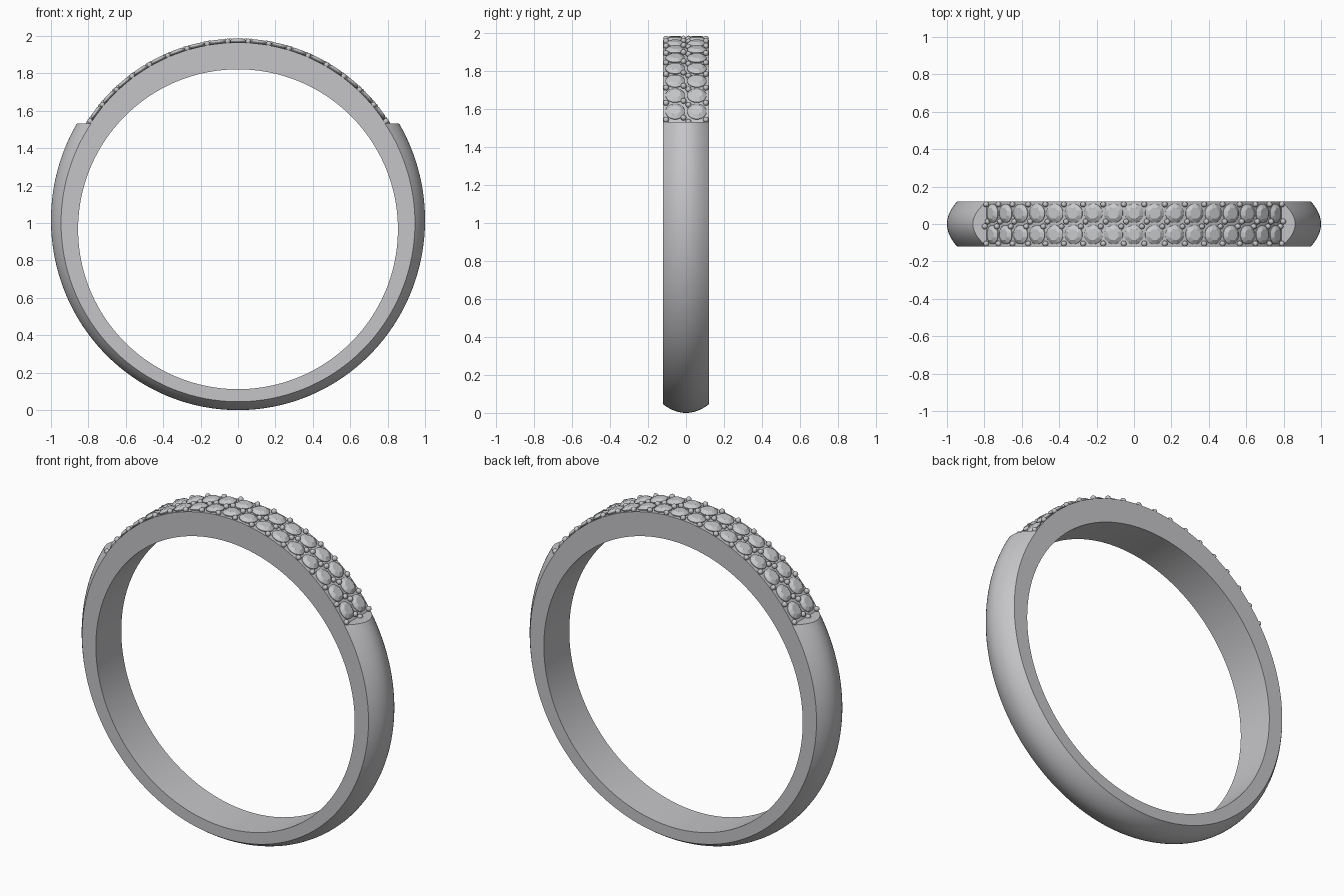
import bpy, bmesh
from math import sin, cos, pi, asin, radians
from mathutils import Matrix, Vector

if "Cube" in bpy.data.objects:
    bpy.data.objects.remove(bpy.data.objects["Cube"])

HALF = 0.12              # half width of the ring
CUT = 1.532              # height of the shoulder step
INNER = (0.967, 0.855, 0.855)    # centre z, x radius, z radius
SEAT = (1.03, 0.935, 0.935)      # outer face under the stones


def material(name, rgb):
    m = bpy.data.materials.new(name)
    m.diffuse_color = (*rgb, 1)
    m.use_nodes = True
    m.node_tree.nodes["Principled BSDF"].inputs["Base Color"].default_value = m.diffuse_color
    return m


metal = material("silver metal", (0.56, 0.56, 0.58))
crystal = material("pale stone", (0.57, 0.58, 0.59))


def finish(bm, name, mat, smooth):
    bmesh.ops.recalc_face_normals(bm, faces=bm.faces)
    me = bpy.data.meshes.new(name)
    bm.to_mesh(me)
    bm.free()
    me.materials.append(mat)
    ob = bpy.data.objects.new(name, me)
    bpy.context.collection.objects.link(ob)
    if smooth:
        bpy.ops.object.select_all(action='DESELECT')
        ob.select_set(True)
        bpy.context.view_layer.objects.active = ob
        bpy.ops.object.shade_smooth_by_angle(angle=radians(25))
    return ob


def swept_arc(name, rows, lower, n):
    """Skin a closed section whose rows are arcs ending at the step height."""
    bm = bmesh.new()
    grid = []
    for y, (c, rx, rz) in rows:
        a = asin((CUT - c) / rz)
        start, end = (pi - a, 2 * pi + a) if lower else (a, pi - a)
        grid.append([bm.verts.new((rx * cos(t), y, c + rz * sin(t)))
                     for t in (start + (end - start) * i / n for i in range(n + 1))])
    for j, r in enumerate(grid):
        s = grid[(j + 1) % len(grid)]
        for i in range(n):
            bm.faces.new((r[i], r[i + 1], s[i + 1], s[i]))
    for i in (0, n):
        bm.faces.new([r[i] for r in grid])
    return finish(bm, name, metal, True)


# domed lower shank: blends from edge circle to crest ellipse
rows = [(-HALF, INNER)]
for k in range(17):
    s = -1 + k / 8
    f = 1 - s * s
    rows.append((s * HALF, (1.0 + 0.016 * f, 0.946 + 0.054 * f, 0.955 + 0.061 * f)))
rows.append((HALF, INNER))
swept_arc("shank", rows, True, 128)

# flat upper band carrying the stones
swept_arc("stone_band", [(-HALF, INNER), (-HALF, SEAT), (HALF, SEAT), (HALF, INNER)], False, 72)


def on_band(deg, y):
    """Frame on the band's outer face, local z pointing outward."""
    t = radians(deg)
    pos = Vector((SEAT[1] * sin(t), y, SEAT[0] + SEAT[1] * cos(t)))
    return Matrix.Translation(pos) @ Matrix.Rotation(t, 4, 'Y')


STEP = 6.7

# two rows of faceted round stones
bm = bmesh.new()
for i in range(-8, 9):
    for y in (-0.057, 0.057):
        m = on_band(i * STEP, y)
        pts = [(0, 0, -0.04)]
        for r, h, n in ((0.031, 0.021, 8), (0.051, 0.007, 16), (0.051, 0.003, 16)):
            pts += [(r * cos(2 * pi * (k + 0.5) / n), r * sin(2 * pi * (k + 0.5) / n), h)
                    for k in range(n)]
        verts = [bm.verts.new(m @ Vector(p)) for p in pts]
        bmesh.ops.convex_hull(bm, input=verts)
finish(bm, "pave_stones", crystal, False)

# holding beads: one at each edge and a staggered pair in the middle
bm = bmesh.new()
for i in range(18):
    a = (i - 8.5) * STEP
    for y, shift in ((-0.105, 0), (0.105, 0), (-0.013, -0.8), (0.013, 0.8)):
        bmesh.ops.create_icosphere(bm, subdivisions=2, radius=0.0155,
                                   matrix=on_band(a + shift, y) @ Matrix.Translation((0, 0, 0.008)))
finish(bm, "holding_beads", metal, True)
